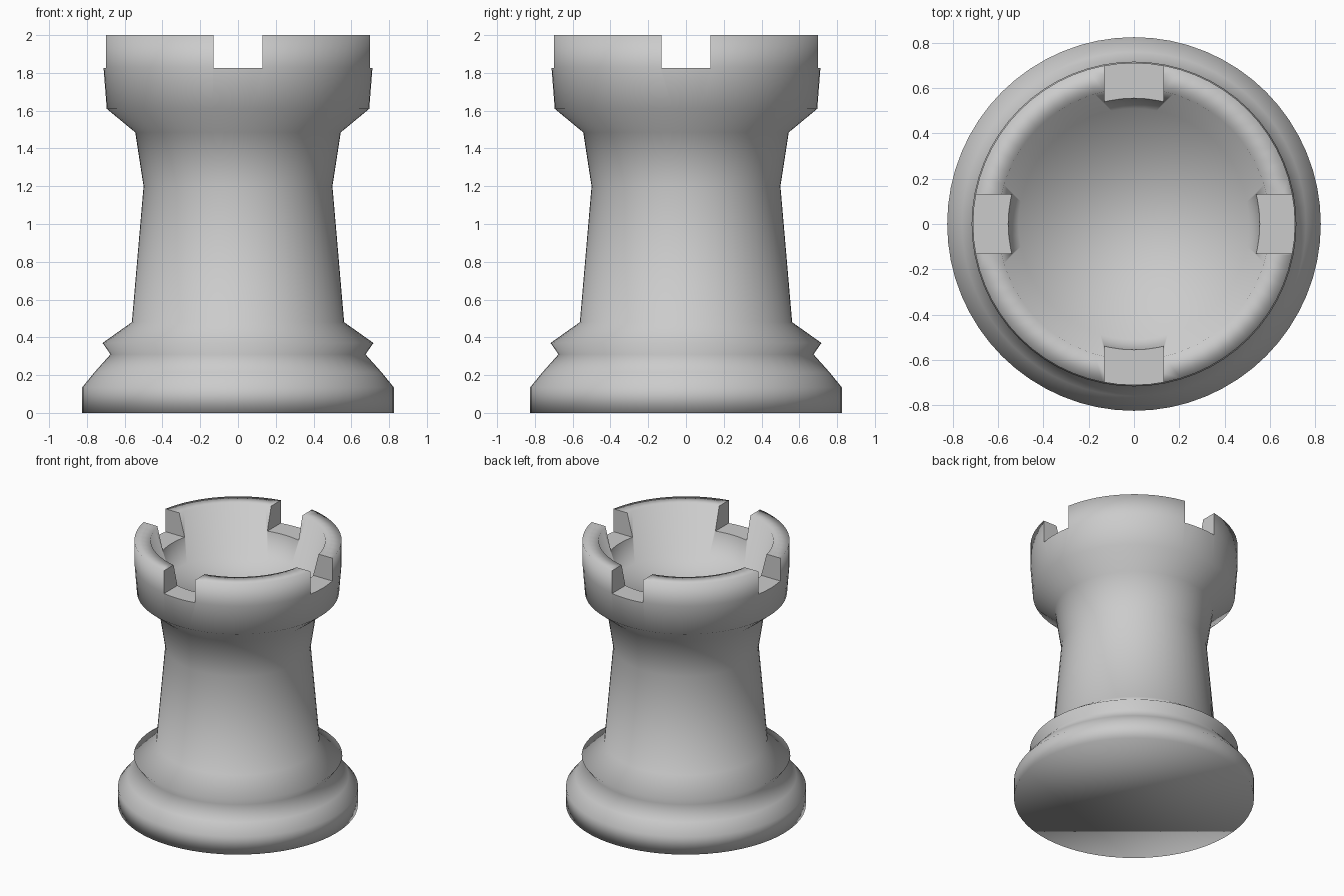
import bpy, bmesh
from math import cos, sin, tau

if "Cube" in bpy.data.objects:
    bpy.data.objects.remove(bpy.data.objects["Cube"])

SEGMENTS = 64

# Half profile (radius, height): outer wall upwards, then over the rim into the cup
PROFILE = [
    (0.825, 0.0), (0.825, 0.135), (0.76, 0.215), (0.675, 0.31), (0.717, 0.37),
    (0.562, 0.48), (0.50, 1.20), (0.544, 1.485), (0.695, 1.61), (0.712, 1.83),
    (0.712, 2.0), (0.60, 2.0), (0.51, 1.65),
]


def add_object(name, bm):
    bmesh.ops.recalc_face_normals(bm, faces=bm.faces)
    mesh = bpy.data.meshes.new(name)
    bm.to_mesh(mesh)
    bm.free()
    obj = bpy.data.objects.new(name, mesh)
    bpy.context.collection.objects.link(obj)
    return obj


def lathe(name, profile):
    bm = bmesh.new()
    rings = [[bm.verts.new((r * cos(tau * i / SEGMENTS), r * sin(tau * i / SEGMENTS), z))
              for i in range(SEGMENTS)] for r, z in profile]
    for low, high in zip(rings, rings[1:]):
        for i in range(SEGMENTS):
            j = (i + 1) % SEGMENTS
            bm.faces.new((low[i], low[j], high[j], high[i]))
    bm.faces.new(rings[0])
    bm.faces.new(rings[-1])
    for f in bm.faces:
        f.smooth = True
    return add_object(name, bm)


def box(name, size, center):
    bm = bmesh.new()
    bmesh.ops.create_cube(bm, size=1)
    bmesh.ops.scale(bm, vec=size, verts=bm.verts)
    bmesh.ops.translate(bm, vec=center, verts=bm.verts)
    return add_object(name, bm)


# Tower body with a smooth turned profile
tower = lathe("tower_body", PROFILE)

# Four battlement notches cut by two crossing bars
for axis, size in (("x", (2, 0.262, 0.4)), ("y", (0.262, 2, 0.4))):
    cutter = box("notch_cutter_" + axis, size, (0, 0, 2.027))
    cutter.hide_render = True
    cutter.hide_set(True)
    mod = tower.modifiers.new("notch_" + axis, 'BOOLEAN')
    mod.operation = 'DIFFERENCE'
    mod.solver = 'EXACT'
    mod.object = cutter
